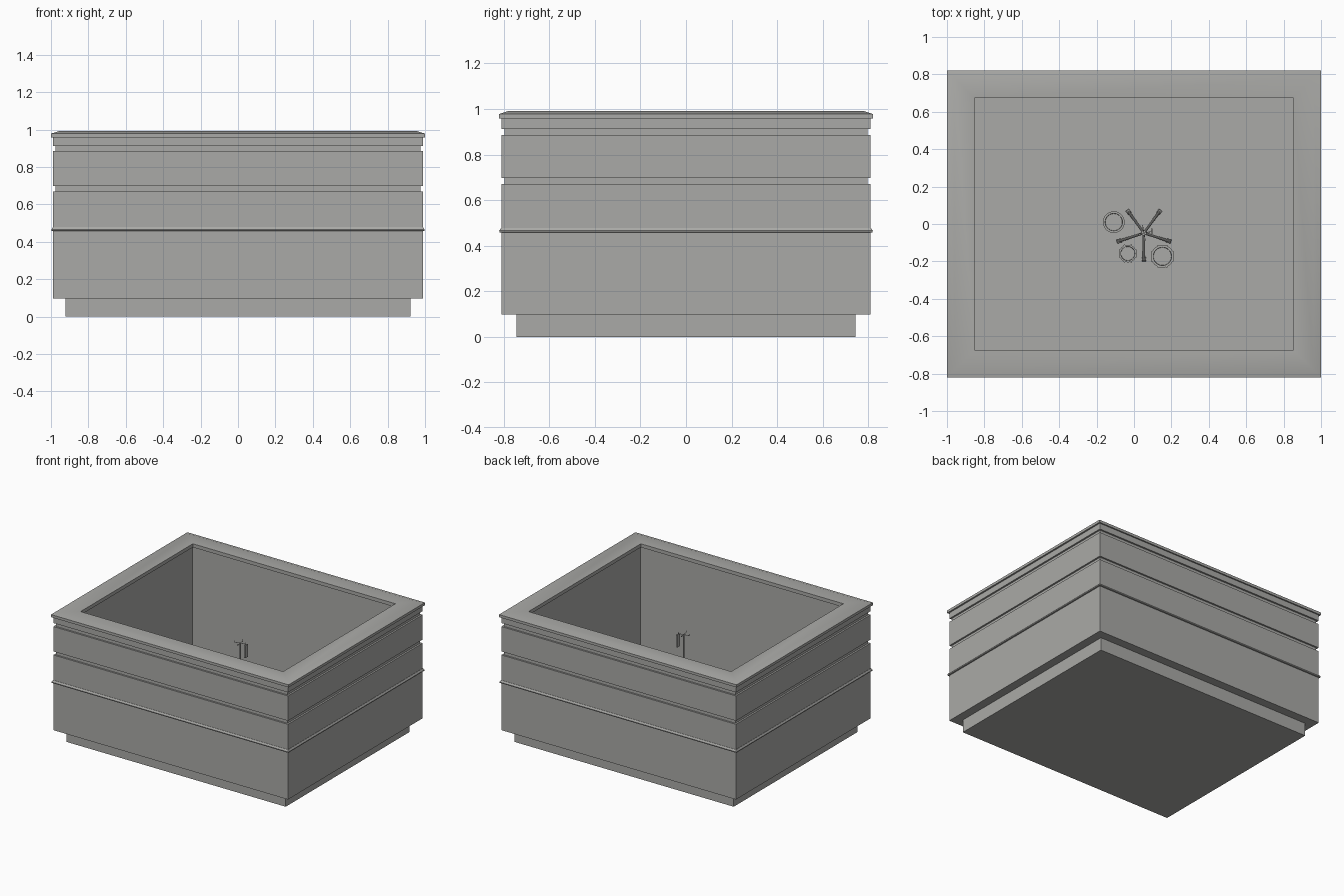
import bpy, bmesh, math
from mathutils import Vector

if "Cube" in bpy.data.objects:
    bpy.data.objects.remove(bpy.data.objects["Cube"])


def material(name, col):
    m = bpy.data.materials.new(name)
    m.diffuse_color = (*col, 1)
    m.use_nodes = True
    m.node_tree.nodes["Principled BSDF"].inputs["Base Color"].default_value = m.diffuse_color
    return m


GREY = material("warm grey", (0.40, 0.40, 0.385))


def finish(name, bm, smooth=False):
    bmesh.ops.recalc_face_normals(bm, faces=bm.faces)
    me = bpy.data.meshes.new(name)
    bm.to_mesh(me)
    bm.free()
    me.materials.append(GREY)
    ob = bpy.data.objects.new(name, me)
    bpy.context.collection.objects.link(ob)
    if smooth:
        bpy.ops.object.select_all(action='DESELECT')
        ob.select_set(True)
        bpy.context.view_layer.objects.active = ob
        bpy.ops.object.shade_smooth_by_angle(angle=math.radians(30))
    return ob


def skin(bm, rings, caps=True):
    """Bridge successive vertex rings; either cap the ends or join them."""
    n = len(rings[0])
    loops = [[bm.verts.new(p) for p in r] for r in rings]
    pairs = list(zip(loops, loops[1:]))
    if not caps:
        pairs.append((loops[-1], loops[0]))
    for a, b in pairs:
        for i in range(n):
            j = (i + 1) % n
            bm.faces.new((a[i], a[j], b[j], b[i]))
    if caps:
        bm.faces.new(loops[0])
        bm.faces.new(loops[-1])


def rect_loft(name, profile, caps=True, smooth=False):
    bm = bmesh.new()
    skin(bm, [[(-x, -y, z), (x, -y, z), (x, y, z), (-x, y, z)]
              for x, y, z in profile], caps)
    return finish(name, bm, smooth)


def rod(bm, a, b, r, sides=10):
    a, b = Vector(a), Vector(b)
    q = (b - a).to_track_quat('Z', 'Y')
    ring = [q @ Vector((r * math.cos(2 * math.pi * i / sides),
                        r * math.sin(2 * math.pi * i / sides), 0)) for i in range(sides)]
    skin(bm, [[a + p for p in ring], [b + p for p in ring]])


def block(bm, centre, size):
    c, s = Vector(centre), Vector(size) / 2
    skin(bm, [[(c.x + u * s.x, c.y + v * s.y, c.z + w * s.z)
               for u, v in ((-1, -1), (1, -1), (1, 1), (-1, 1))] for w in (-1, 1)])


FLOOR = 0.10

# Recessed plinth
rect_loft("plinth", [(0.922, 0.743, 0), (0.922, 0.743, 0.1)])

# Hollow body with two grooves, inner walls and floor
BX, BY, GX, GY, IX, IY = 0.988, 0.81, 0.975, 0.797, 0.862, 0.685
rect_loft("body_shell", [
    (BX, BY, 0.098), (BX, BY, 0.67), (GX, GY, 0.67), (GX, GY, 0.697),
    (BX, BY, 0.697), (BX, BY, 0.886), (GX, GY, 0.886), (GX, GY, 0.913),
    (BX, BY, 0.913), (BX, BY, 0.96), (IX, IY, 0.96), (IX, IY, FLOOR)])

# Raised bead around the middle
rect_loft("bead_moulding", [
    (0.985, 0.807, 0.457), (0.997, 0.819, 0.459), (0.998, 0.82, 0.466),
    (0.99, 0.812, 0.478), (0.985, 0.807, 0.478)], caps=False)

# Overhanging rim with a softly bevelled top
rect_loft("rim", [
    (0.853, 0.675, 0.958), (1.0, 0.82, 0.958), (1.0, 0.82, 0.978),
    (0.96, 0.78, 0.991), (0.853, 0.675, 0.985)], caps=False, smooth=True)

# Five-legged stand
CX, CY = 0.053, -0.048
bm = bmesh.new()
rod(bm, (CX, CY, FLOOR + 0.02), (CX, CY, 0.75), 0.006)
rod(bm, (CX, CY, FLOOR + 0.02), (CX, CY, FLOOR + 0.06), 0.014)
for k in range(5):
    t = math.radians(-90 + 72 * k)
    d = Vector((math.cos(t), math.sin(t), 0))
    hub, tip = Vector((CX, CY, FLOOR + 0.04)), Vector((CX, CY, FLOOR + 0.025)) + d * 0.14
    rod(bm, hub, tip, 0.007)
    # small caster across the leg end
    side = Vector((-d.y, d.x, 0)) * 0.011
    wheel = Vector((tip.x, tip.y, FLOOR + 0.012))
    rod(bm, wheel - side, wheel + side, 0.012)
finish("stand", bm, True)

# Hooks at the top of the stand
bm = bmesh.new()
for k in range(4):
    t = math.radians(90 * k + 10)
    d = Vector((math.cos(t), math.sin(t), 0))
    top = Vector((CX, CY, 0.747))
    rod(bm, top, top + d * 0.043, 0.002, 6)
    rod(bm, top + d * 0.042, top + d * 0.042 + Vector((0, 0, 0.012)), 0.002, 6)
finish("stand_hooks", bm)

# Flat pouch hanging from one hook
bm = bmesh.new()
block(bm, (CX + 0.042, CY + 0.008, 0.695), (0.01, 0.03, 0.095))
finish("hanging_pouch", bm)


# Round tubs with a raised rim, two of them with lugs around the edge
def tub(name, x, y, r, h, lugs):
    n = 32
    bm = bmesh.new()
    prof = [(r * 0.86, 0), (r * 0.9, h - 0.02), (r, h - 0.02), (r, h), (r * 0.8, h),
            (r * 0.78, h - 0.02)]
    skin(bm, [[(x + q * math.cos(2 * math.pi * i / n), y + q * math.sin(2 * math.pi * i / n),
                FLOOR + z) for i in range(n)] for q, z in prof])
    for k in range(lugs):
        t = 2 * math.pi * (k + 0.5) / lugs
        px, py = x + r * math.cos(t), y + r * math.sin(t)
        rod(bm, (px, py, FLOOR + h * 0.6), (px, py, FLOOR + h - 0.003), 0.005, 8)
    finish(name, bm, True)


tub("plain_tub", -0.108, 0.01, 0.058, 0.12, 0)
tub("small_tub", -0.033, -0.158, 0.047, 0.12, 8)
tub("large_tub", 0.152, -0.173, 0.061, 0.14, 8)
